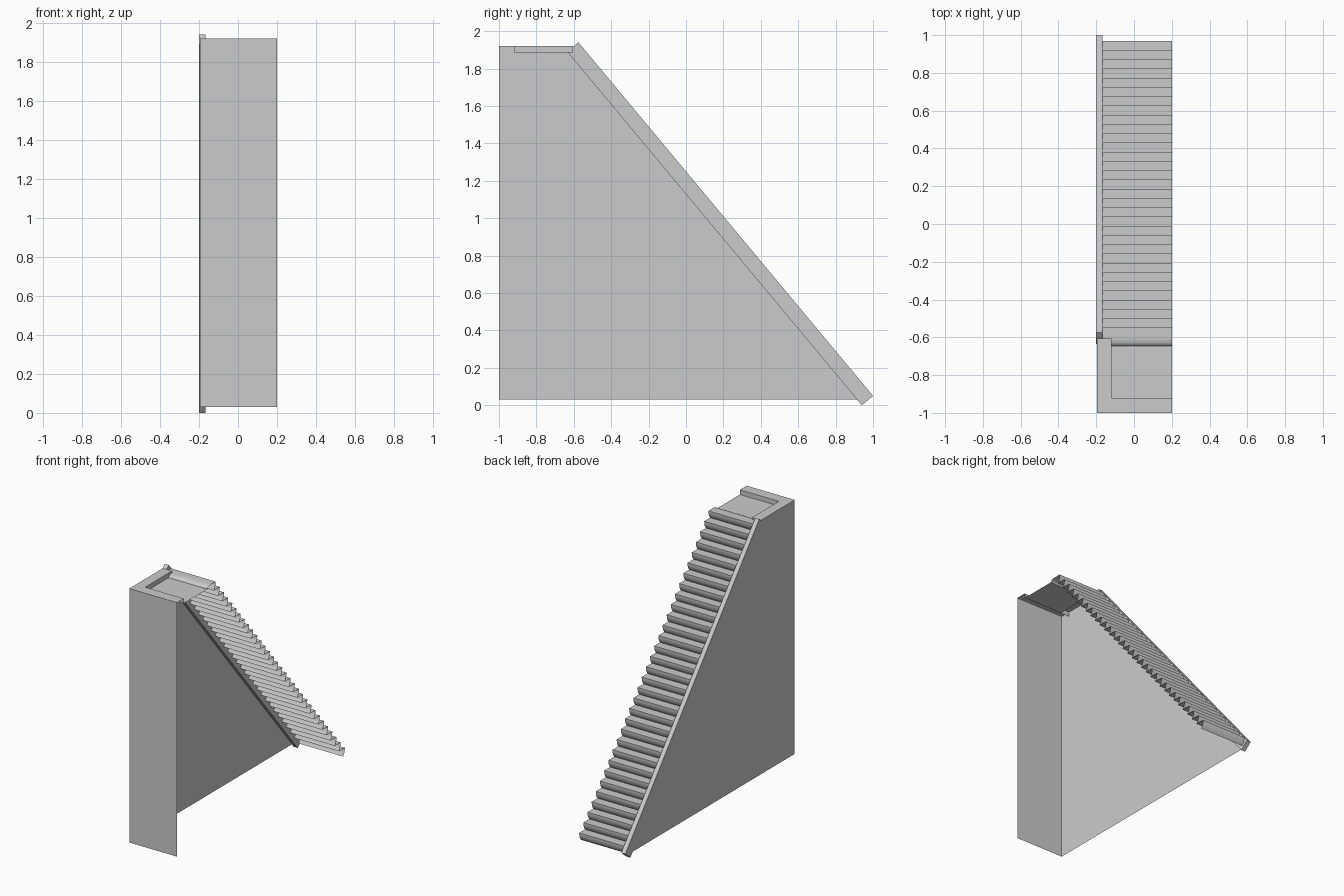
import bpy
import math

cube = bpy.data.objects.get("Cube")
if cube:
    bpy.data.objects.remove(cube, do_unlink=True)

grey = bpy.data.materials.new("light_grey")
grey.use_nodes = True
colour = (0.6, 0.6, 0.6, 1)
grey.diffuse_color = colour
grey.node_tree.nodes["Principled BSDF"].inputs["Base Color"].default_value = colour


def add_object(name, verts, faces):
    mesh = bpy.data.meshes.new(name)
    mesh.from_pydata(verts, [], faces)
    mesh.materials.append(grey)
    obj = bpy.data.objects.new(name, mesh)
    bpy.context.collection.objects.link(obj)
    return obj


def sheet(name, profile, x0, x1):
    """Sweep an open (y, z) profile across the width as a thin sheet."""
    verts = [(x, y, z) for y, z in profile for x in (x0, x1)]
    faces = [(2 * i, 2 * i + 1, 2 * i + 3, 2 * i + 2) for i in range(len(profile) - 1)]
    return add_object(name, verts, faces)


def slab(name, outline, x0, x1):
    """Extrude a closed (y, z) outline into a solid."""
    n = len(outline)
    verts = [(x, y, z) for x in (x0, x1) for y, z in outline]
    faces = [tuple(reversed(range(n))), tuple(range(n, 2 * n))]
    faces += [(i, (i + 1) % n, n + (i + 1) % n, n + i) for i in range(n)]
    return add_object(name, verts, faces)


LEFT, RIGHT = 0.2, -0.195      # open side and walled side
BASE, TOP, FLOOR = 0.03, 1.92, 1.885
CURB_X, CURB_Y, CURB_END = -0.12, -0.92, -0.605

# Walls: single sheets on the front and one side
sheet("front_wall", [(-1, BASE), (-1, TOP)], LEFT, RIGHT)
side = [(-1, BASE), (0.925, BASE), (-0.61, FLOOR), (CURB_END, FLOOR), (CURB_END, TOP), (-1, TOP)]
add_object("side_wall", [(RIGHT, y, z) for y, z in side], [tuple(reversed(range(len(side))))])

# Sloping side beam
slab("side_beam", [(0.94, 0), (1, 0.05), (-0.575, 1.94), (-0.635, 1.89)], -0.2, -0.167)

# Landing: curb on two sides around a sunken floor
sheet("front_curb", [(-1, TOP), (CURB_Y, TOP), (CURB_Y, FLOOR)], RIGHT, LEFT)
sheet("side_curb_top", [(CURB_Y, TOP), (CURB_END, TOP), (CURB_END, FLOOR)], RIGHT, CURB_X)
add_object("side_curb_face",
           [(CURB_X, y, z) for y, z in ((CURB_Y, FLOOR), (CURB_END, FLOOR), (CURB_END, TOP), (CURB_Y, TOP))],
           [(0, 1, 2, 3)])
sheet("landing_floor", [(CURB_Y, FLOOR), (-0.645, FLOOR)], CURB_X, LEFT)

# Stairs: flat treads and risers that curve inward at the foot
STEPS, GOING, RISE, UNDERCUT = 32, 0.049, 0.0586, 0.02
profile = []
for i in range(STEPS):
    nose_y, nose_z = 0.97 - i * GOING, BASE + (i + 1) * RISE
    for k in range(6):
        t = 1 - k / 5
        profile.append((nose_y - UNDERCUT * t ** 2.5, nose_z - RISE * t))
end_y, end_z = profile[-1]
# Rounded run-out from the last tread down to the landing
for k in range(6):
    a = k / 5 * math.pi / 2
    profile.append((-0.6 - 0.045 * math.sin(a), FLOOR + (end_z - FLOOR) * math.cos(a)))
stairs = sheet("stairs", profile, LEFT, -0.168)
bpy.ops.object.select_all(action="DESELECT")
stairs.select_set(True)
bpy.context.view_layer.objects.active = stairs
bpy.ops.object.shade_smooth_by_angle(angle=math.radians(40))
